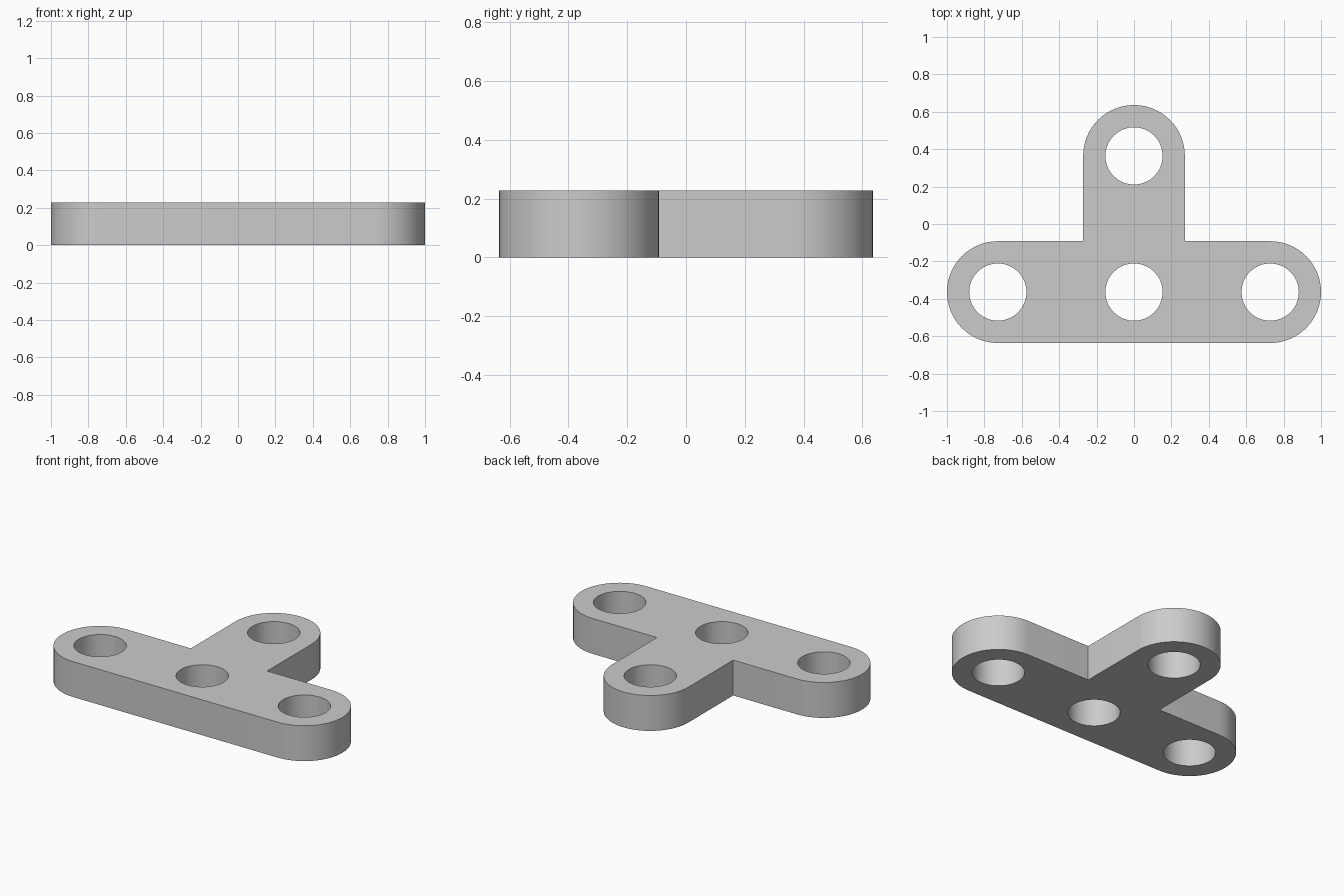
import bpy, bmesh
from math import sin, cos, pi

cube = bpy.data.objects.get("Cube")
if cube:
    bpy.data.objects.remove(cube)

RADIUS = 0.272       # rounded end of each arm
PITCH = 1 - RADIUS   # distance between hole centres
HOLE = 0.153
HEIGHT = 0.228
ROW = -PITCH / 2     # y of the row of three holes
STEPS = 32

grey = bpy.data.materials.new("grey")
grey.use_nodes = True
colour = (0.6, 0.6, 0.6, 1)
grey.diffuse_color = colour
grey.node_tree.nodes["Principled BSDF"].inputs["Base Color"].default_value = colour


def arc(x, y, radius, start, sweep, steps):
    """Points along an arc, both ends included."""
    angles = [start + sweep * i / steps for i in range(steps + 1)]
    return [(x + radius * cos(a), y + radius * sin(a)) for a in angles]


def prism(name, outlines, bottom, top):
    """Closed upright prisms, one for each outline, in one object."""
    bm = bmesh.new()
    for outline in outlines:
        base = bm.faces.new([bm.verts.new((x, y, bottom)) for x, y in outline])
        result = bmesh.ops.extrude_face_region(bm, geom=[base], use_keep_orig=True)
        raised = [g for g in result["geom"] if isinstance(g, bmesh.types.BMVert)]
        bmesh.ops.translate(bm, verts=raised, vec=(0, 0, top - bottom))
    bmesh.ops.recalc_face_normals(bm, faces=bm.faces)
    mesh = bpy.data.meshes.new(name)
    bm.to_mesh(mesh)
    bm.free()
    mesh.materials.append(grey)
    obj = bpy.data.objects.new(name, mesh)
    bpy.context.collection.objects.link(obj)
    return obj


# T-shaped plate, outlined anticlockwise from the right arm
outline = arc(PITCH, ROW, RADIUS, -pi / 2, pi, STEPS)
outline.append((RADIUS, ROW + RADIUS))
outline += arc(0, -ROW, RADIUS, 0, pi, STEPS)
outline.append((-RADIUS, ROW + RADIUS))
outline += arc(-PITCH, ROW, RADIUS, pi / 2, pi, STEPS)
plate = prism("t_shaped_plate", [outline], 0, HEIGHT)

# Four through holes
centres = [(-PITCH, ROW), (0, ROW), (PITCH, ROW), (0, -ROW)]
circles = [arc(x, y, HOLE, 0, 2 * pi, 2 * STEPS)[:-1] for x, y in centres]
cutter = prism("hole_cutter", circles, -HEIGHT, 2 * HEIGHT)
cutter.hide_render = True

bpy.ops.object.select_all(action="DESELECT")
plate.select_set(True)
bpy.context.view_layer.objects.active = plate
holes = plate.modifiers.new("holes", "BOOLEAN")
holes.operation = "DIFFERENCE"
holes.solver = "EXACT"
holes.object = cutter
bpy.ops.object.modifier_apply(modifier=holes.name)
bpy.data.objects.remove(cutter)

# Smooth round walls with crisp rims
bpy.ops.object.shade_smooth_by_angle()
